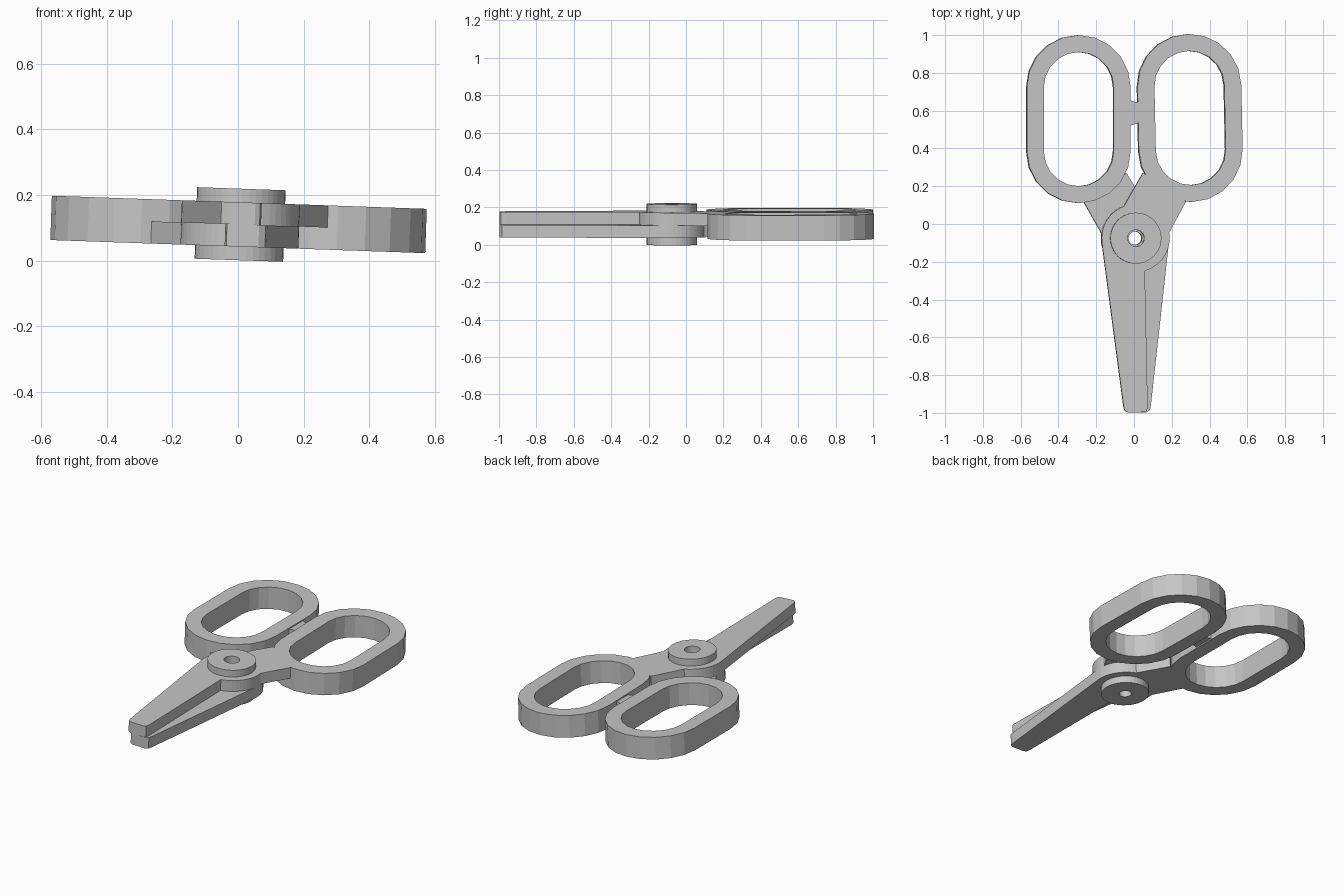
import bpy, bmesh
from math import radians, sin, cos, pi
from mathutils import Matrix

cube = bpy.data.objects.get("Cube")
if cube:
    bpy.data.objects.remove(cube, do_unlink=True)

grey = bpy.data.materials.new("plain_grey")
grey.use_nodes = True
COLOUR = (0.56, 0.56, 0.56, 1)
grey.diffuse_color = COLOUR
grey.node_tree.nodes["Principled BSDF"].inputs["Base Color"].default_value = COLOUR

THICK = 0.0675   # thickness of one blade layer
TILT = Matrix.Translation((0.0065, -0.075, 0.11)) @ Matrix.Rotation(radians(2), 4, 'Y')
UPPER = TILT @ Matrix.Rotation(radians(1.2), 4, 'Z')
LOWER = TILT @ Matrix.Rotation(pi, 4, 'Y')


def arc(cx, cy, r, start, end, n):
    angles = [radians(start + (end - start) * i / n) for i in range(n + 1)]
    return [(cx + r * cos(a), cy + r * sin(a)) for a in angles]


def circle(r, n=40):
    return arc(0, 0, r, 0, 360, n)[:-1]


def stadium(cx, y0, y1, r, n=10):
    return arc(cx, y1, r, 0, 180, n) + arc(cx, y0, r, 180, 360, n)


def plate(name, outlines, z0, z1, matrix):
    """Extrude closed outlines (later ones are holes) between two heights."""
    curve = bpy.data.curves.new(name, 'CURVE')
    curve.dimensions = '2D'
    curve.fill_mode = 'BOTH'
    curve.extrude = (z1 - z0) / 2
    for points in outlines:
        spline = curve.splines.new('POLY')
        spline.points.add(len(points) - 1)
        for p, (x, y) in zip(spline.points, points):
            p.co = (x, y, 0, 1)
        spline.use_cyclic_u = True
    temp = bpy.data.objects.new(name + "_curve", curve)
    bpy.context.collection.objects.link(temp)
    graph = bpy.context.evaluated_depsgraph_get()
    mesh = bpy.data.meshes.new_from_object(temp.evaluated_get(graph))
    bpy.data.objects.remove(temp, do_unlink=True)
    bm = bmesh.new()
    bm.from_mesh(mesh)
    bmesh.ops.remove_doubles(bm, verts=bm.verts, dist=1e-5)
    bmesh.ops.recalc_face_normals(bm, faces=bm.faces)
    for f in bm.faces:
        f.smooth = False
        f.material_index = 0
    bm.to_mesh(mesh)
    bm.free()
    mesh.name = name
    mesh.transform(matrix @ Matrix.Translation((0, 0, (z0 + z1) / 2)))
    mesh.materials.clear()
    mesh.materials.append(grey)
    obj = bpy.data.objects.new(name, mesh)
    bpy.context.collection.objects.link(obj)
    return obj


# Blade outline: tip, pivot boss, arm to the handle, boss again
blade = [(-0.083, -0.885), (-0.078, -0.91), (-0.058, -0.922),
         (0.025, -0.922), (0.04, -0.915), (0.045, -0.895)]
blade += arc(0, 0, 0.18, -75.5, 8, 12)
blade += [(0.27, 0.187), (0.046, 0.345)]
blade += arc(0, 0, 0.18, 109, 186, 10)

# Two identical halves, one turned over; handles span both layers
for side, matrix, hole in (("upper", UPPER, 0.044), ("lower", LOWER, 0.035)):
    plate(side + "_blade", [blade, circle(hole)], 0, THICK, matrix)
    plate(side + "_handle", [stadium(0.3015, 0.46, 0.80, 0.275),
                             stadium(0.3015, 0.46, 0.80, 0.185)],
          -THICK, THICK, matrix)
    plate(side + "_pivot_cap", [circle(0.135), circle(hole)],
          THICK, 0.109, matrix)

# Stop between the handles
plate("handle_stop", [[(0.04, 0.592), (0.04, 0.733), (0.0, 0.72),
                       (-0.012, 0.72), (-0.012, 0.605), (0.0, 0.605)]],
      -0.06, 0.06, LOWER)
